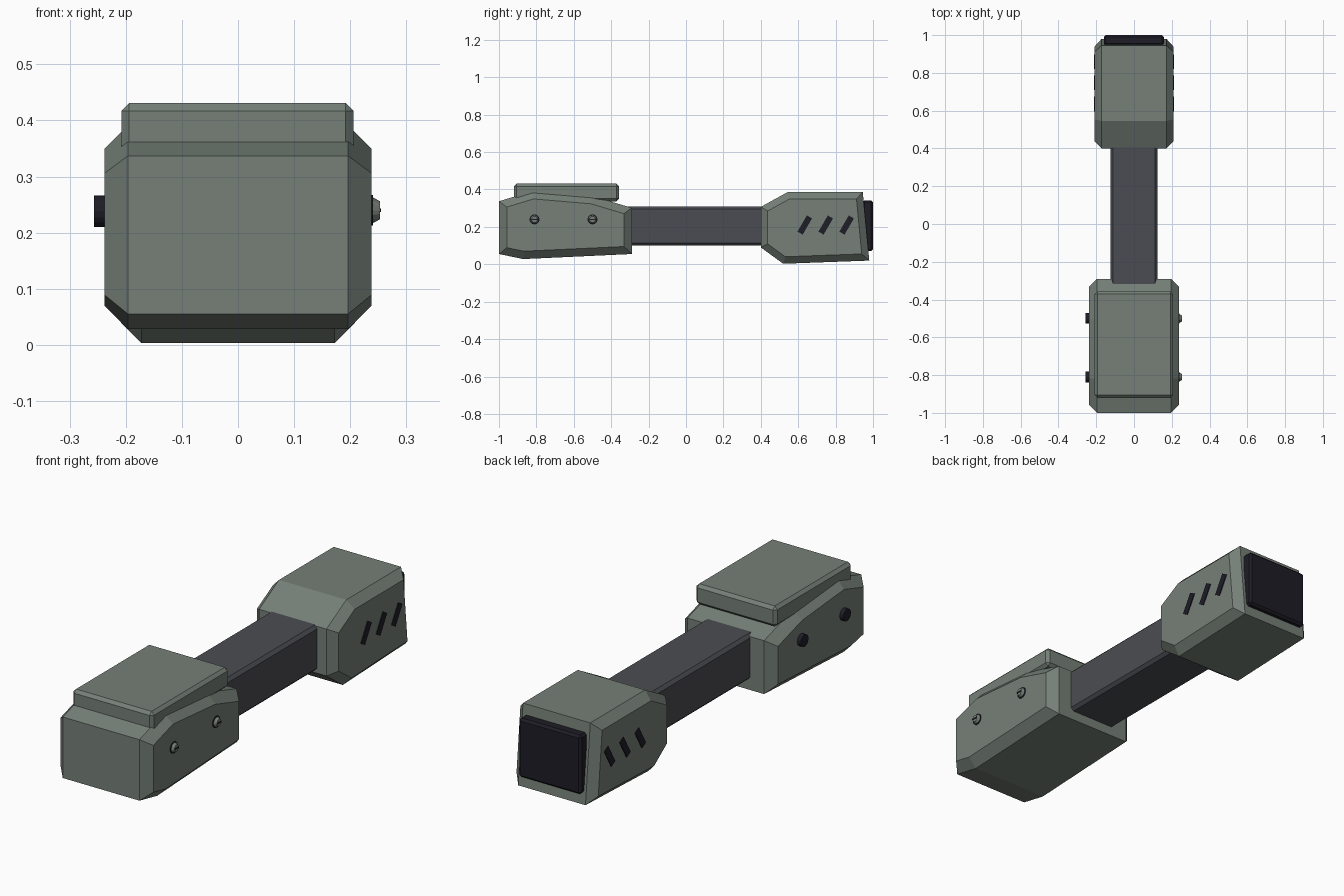
import bpy, bmesh, math
from mathutils import Vector, Matrix

if "Cube" in bpy.data.objects:
    bpy.data.objects.remove(bpy.data.objects["Cube"])


def material(name, rgb):
    m = bpy.data.materials.new(name)
    m.use_nodes = True
    m.diffuse_color = (*rgb, 1)
    m.node_tree.nodes["Principled BSDF"].inputs["Base Color"].default_value = (*rgb, 1)
    return m


GREEN = material("grey_green", (0.18, 0.215, 0.185))
GREY = material("dark_grey", (0.07, 0.073, 0.085))
NAVY = material("near_black_navy", (0.013, 0.012, 0.02))


def finish(name, bm, mat):
    bmesh.ops.recalc_face_normals(bm, faces=bm.faces)
    mesh = bpy.data.meshes.new(name)
    bm.to_mesh(mesh)
    bm.free()
    mesh.materials.append(mat)
    ob = bpy.data.objects.new(name, mesh)
    bpy.context.collection.objects.link(ob)
    return ob


def inset(points, d):
    """Move every side of a counter-clockwise outline inwards by d."""
    out = []
    for i, p in enumerate(points):
        p = Vector(p)
        a = (p - Vector(points[i - 1])).normalized()
        b = (Vector(points[(i + 1) % len(points)]) - p).normalized()
        na, nb = Vector((-a.y, a.x)), Vector((-b.y, b.x))
        out.append(p + (na + nb) * d / (1 + na.dot(nb)))
    return out


def housing(name, outline, half_width, chamfer):
    """Side outline (y, z) extruded across x with chamfered flanks."""
    bm = bmesh.new()
    small = inset(outline, chamfer)
    layers = [(-half_width, small), (chamfer - half_width, outline),
              (half_width - chamfer, outline), (half_width, small)]
    rings = [[bm.verts.new((x, *p)) for p in pts] for x, pts in layers]
    n = len(outline)
    for r, s in zip(rings, rings[1:]):
        for i in range(n):
            j = (i + 1) % n
            bm.faces.new((r[i], r[j], s[j], s[i]))
    bm.faces.new(rings[0])
    bm.faces.new(rings[-1])
    return finish(name, bm, GREEN)


def box(name, low, high, mat, bevel=0.0, lengthwise=False):
    bm = bmesh.new()
    bmesh.ops.create_cube(bm, size=1)
    low, high = Vector(low), Vector(high)
    bmesh.ops.scale(bm, vec=high - low, verts=bm.verts)
    bmesh.ops.translate(bm, vec=(low + high) / 2, verts=bm.verts)
    if bevel:
        edges = [e for e in bm.edges if not lengthwise
                 or abs(e.verts[0].co.y - e.verts[1].co.y) > 0.1]
        bmesh.ops.bevel(bm, geom=edges, offset=bevel, segments=1, affect='EDGES')
    return finish(name, bm, mat)


def stud(name, x, y, z, r1, r2, depth, side, mat):
    """Short round part pointing out of one flank."""
    bm = bmesh.new()
    bmesh.ops.create_cone(bm, cap_ends=True, segments=16, radius1=r1, radius2=r2, depth=depth)
    bmesh.ops.rotate(bm, matrix=Matrix.Rotation(side * math.pi / 2, 3, 'Y'), verts=bm.verts)
    bmesh.ops.translate(bm, vec=(x, y, z), verts=bm.verts)
    return finish(name, bm, mat)


# Front housing with its top cover
housing("front_housing", [(-1, 0.055), (-0.87, 0.028), (-0.29, 0.055), (-0.29, 0.302),
                          (-0.5, 0.365), (-0.82, 0.392), (-1, 0.337)], 0.238, 0.042)
box("top_cover", (-0.208, -0.92, 0.337), (0.206, -0.357, 0.431), GREEN, 0.014)

# Connecting bar
box("connecting_bar", (-0.125, -0.42, 0.1), (0.125, 0.55, 0.31), GREY, 0.014, True)

# Rear housing with its end pad
housing("rear_housing", [(0.4, 0.09), (0.52, 0.003), (0.98, 0.02), (0.945, 0.387),
                         (0.545, 0.387), (0.4, 0.307)], 0.209, 0.037)
box("end_pad", (-0.16, 0.945, 0.07), (0.158, 1.0, 0.342), NAVY, 0.01)

# Slanted vent slots on both flanks of the rear housing
for side, word in ((1, "left"), (-1, "right")):
    for k in range(3):
        slot = box(f"vent_slot_{word}_{k + 1}", (-0.006, -0.05, -0.016),
                   (0.006, 0.05, 0.016), NAVY)
        slot.rotation_euler.x = math.radians(60)
        slot.location = (side * 0.207, 0.635 + 0.112 * k, 0.21)

# Tapered slotted bolts on one flank, flat caps on the other
for k, y in enumerate((-0.81, -0.5)):
    stud(f"bolt_washer_{k + 1}", 0.237, y, 0.24, 0.027, 0.027, 0.008, 1, NAVY)
    stud(f"bolt_head_{k + 1}", 0.245, y, 0.24, 0.025, 0.016, 0.016, 1, GREEN)
    box(f"bolt_slot_{k + 1}", (0.25, y - 0.016, 0.237), (0.255, y + 0.016, 0.243), NAVY)
    stud(f"flat_cap_{k + 1}", -0.247, y, 0.238, 0.028, 0.028, 0.02, -1, NAVY)
